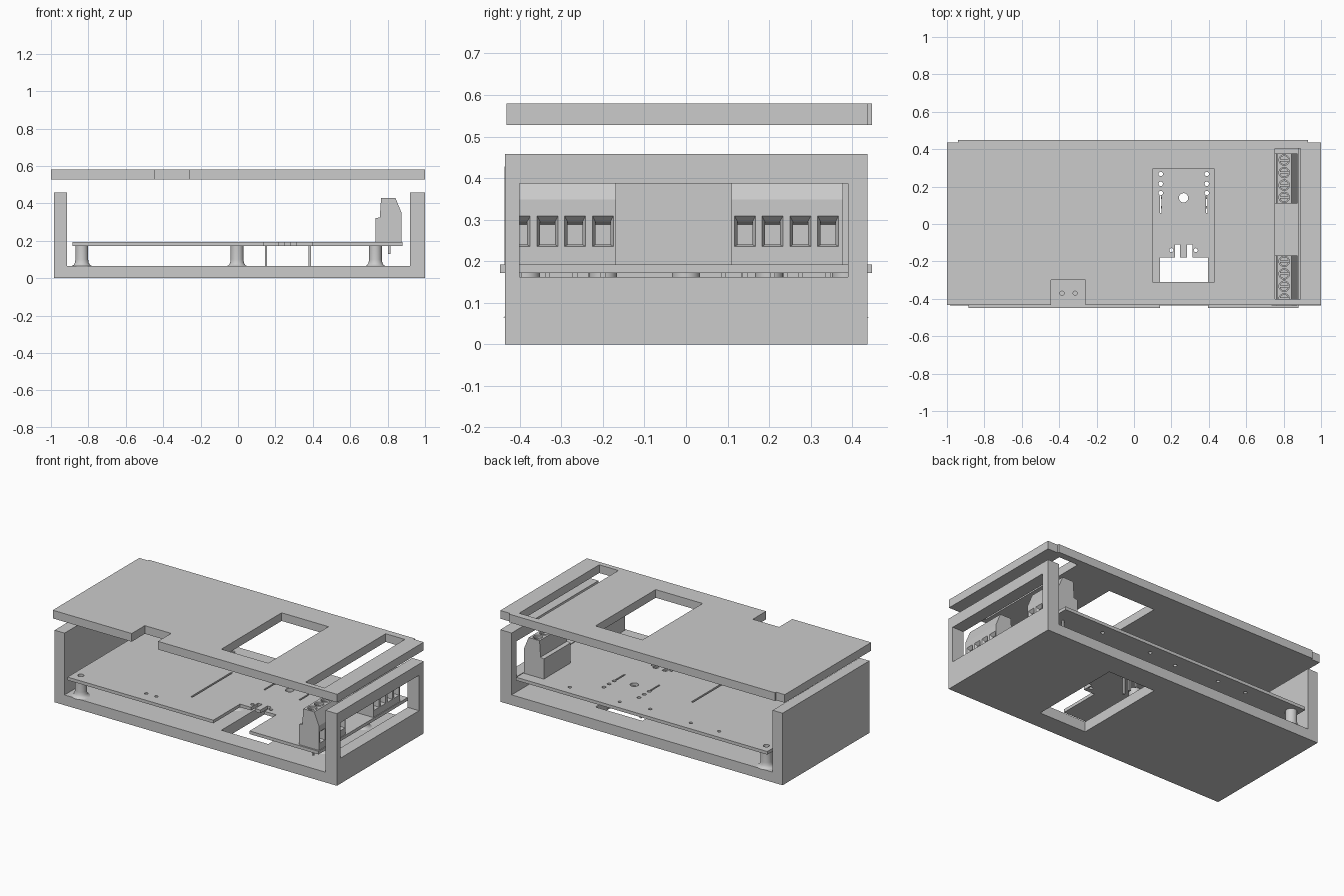
import bpy, bmesh, math
from mathutils import Matrix, Vector

cube = bpy.data.objects.get("Cube")
if cube:
    bpy.data.objects.remove(cube, do_unlink=True)

grey = bpy.data.materials.new("plain grey")
GREY = (0.6, 0.6, 0.6, 1)
grey.diffuse_color = GREY
grey.use_nodes = True
grey.node_tree.nodes["Principled BSDF"].inputs["Base Color"].default_value = GREY


def add_box(bm, x0, x1, y0, y1, z0, z1):
    m = Matrix.Translation(((x0 + x1) / 2, (y0 + y1) / 2, (z0 + z1) / 2))
    m = m @ Matrix.Diagonal((x1 - x0, y1 - y0, z1 - z0, 1))
    bmesh.ops.create_cube(bm, size=1, matrix=m)


def add_cyl(bm, x, y, r, z0, z1, n=20):
    bmesh.ops.create_cone(bm, cap_ends=True, segments=n, radius1=r, radius2=r, depth=z1 - z0,
                          matrix=Matrix.Translation((x, y, (z0 + z1) / 2)))


def extrude_profile(bm, pts, y0, y1):
    """Extrude an x-z outline along y."""
    face = bm.faces.new([bm.verts.new((x, y0, z)) for x, z in pts])
    new = bmesh.ops.extrude_face_region(bm, geom=[face])["geom"]
    bmesh.ops.translate(bm, vec=(0, y1 - y0, 0),
                        verts=[v for v in new if isinstance(v, bmesh.types.BMVert)])


def finish(bm, name):
    bmesh.ops.recalc_face_normals(bm, faces=bm.faces)
    mesh = bpy.data.meshes.new(name)
    bm.to_mesh(mesh)
    bm.free()
    ob = bpy.data.objects.new(name, mesh)
    bpy.context.collection.objects.link(ob)
    mesh.materials.append(grey)
    return ob


def activate(ob):
    bpy.ops.object.select_all(action='DESELECT')
    ob.select_set(True)
    bpy.context.view_layer.objects.active = ob


def cut(ob, cutter_bm):
    """Subtract a set of cutter shapes and discard them."""
    cutter = finish(cutter_bm, "cutter")
    cutter.hide_render = True
    mod = ob.modifiers.new("cut", 'BOOLEAN')
    mod.operation = 'DIFFERENCE'
    mod.solver = 'EXACT'
    mod.use_self = True
    mod.object = cutter
    activate(ob)
    bpy.ops.object.modifier_apply(modifier=mod.name)
    bpy.data.objects.remove(cutter, do_unlink=True)


def smooth(ob):
    activate(ob)
    bpy.ops.object.shade_smooth_by_angle(angle=math.radians(35))


WINDOW = (0.10, 0.43, -0.31, 0.295)

# Tray: floor with two end walls, open at front and back
bm = bmesh.new()
extrude_profile(bm, [(-0.985, 0), (1, 0), (1, 0.458), (0.92, 0.458), (0.92, 0.065),
                     (-0.915, 0.065), (-0.915, 0.458), (-0.985, 0.458)], -0.435, 0.437)
tray = finish(bm, "tray")
c = bmesh.new()
add_box(c, *WINDOW, -0.1, 0.1)                       # floor opening
add_box(c, 0.9, 1.1, -0.40, 0.39, 0.162, 0.387)      # terminal opening
cut(tray, c)

# Lid floating above the tray, with a slim tongue along the back
bm = bmesh.new()
outline = [(-1, -0.432), (1, -0.432), (1, 0.437), (0.93, 0.437), (0.93, 0.448),
           (-0.94, 0.448), (-0.94, 0.437), (-1, 0.437)]
face = bm.faces.new([bm.verts.new((x, y, 0.528)) for x, y in outline])
new = bmesh.ops.extrude_face_region(bm, geom=[face])["geom"]
bmesh.ops.translate(bm, vec=(0, 0, 0.052),
                    verts=[v for v in new if isinstance(v, bmesh.types.BMVert)])
lid = finish(bm, "lid")
c = bmesh.new()
add_box(c, *WINDOW, 0.4, 0.7)
add_box(c, 0.755, 0.89, -0.40, 0.405, 0.4, 0.7)
add_box(c, -0.445, -0.26, -0.6, -0.30, 0.4, 0.7)
cut(lid, c)

# Circuit board with notch, slits and drilled holes
bm = bmesh.new()
add_box(bm, -0.885, 0.88, -0.448, 0.448, 0.172, 0.192)
board = finish(bm, "circuit_board")
c = bmesh.new()
add_box(c, 0.14, 0.395, -0.6, -0.18, 0.1, 0.3)
for x in (0.232, 0.298):
    add_box(c, x - 0.014, x + 0.014, -0.2, -0.11, 0.1, 0.3)
add_box(c, -0.15, -0.138, -0.26, 0.145, 0.1, 0.3)
for x in (0.143, 0.389):
    add_box(c, x - 0.005, x + 0.005, 0.06, 0.15, 0.1, 0.3)
    for y in (0.165, 0.215, 0.268):
        add_cyl(c, x, y, 0.012, 0.1, 0.3, 12)
add_cyl(c, 0.265, 0.14, 0.025, 0.1, 0.3)
for x, y in [(0.2, -0.14), (0.33, -0.14), (-0.385, -0.37), (-0.315, -0.37),
             (-0.5, 0.38), (-0.3, 0.38), (0.0, 0.36), (0.2, 0.38), (0.55, 0.38)]:
    add_cyl(c, x, y, 0.011, 0.1, 0.3, 12)
for y in (-0.385, 0.385):
    add_cyl(c, -0.835, y, 0.018, 0.1, 0.3, 16)
cut(board, c)

# Flared standoffs, lathed from one profile
lathe = [(0.056, 0.064), (0.044, 0.07), (0.037, 0.082), (0.034, 0.1), (0.034, 0.173)]
bm = bmesh.new()
for sx, sy in [(-0.835, -0.385), (-0.835, 0.385), (-0.005, 0.0), (0.735, -0.2), (0.735, 0.2)]:
    rings = []
    for r, z in lathe:
        rings.append([bm.verts.new((sx + r * math.cos(a * math.tau / 24),
                                    sy + r * math.sin(a * math.tau / 24), z)) for a in range(24)])
    for lo, hi in zip(rings, rings[1:]):
        for i in range(24):
            j = (i + 1) % 24
            bm.faces.new((lo[i], lo[j], hi[j], hi[i]))
    bm.faces.new(rings[-1])
    bm.faces.new(rings[0][::-1])
smooth(finish(bm, "standoffs"))

# Thin header pins reaching down from the board
bm = bmesh.new()
for x in (0.15, 0.383):
    for y in (0.09, 0.14, 0.19, 0.24):
        add_box(bm, x - 0.006, x + 0.006, y - 0.006, y + 0.006, 0.05, 0.173)
finish(bm, "header_pins")

# Four-way screw terminal blocks facing the right end opening
profile = [(0.735, 0.19), (0.875, 0.19), (0.875, 0.348), (0.842, 0.428), (0.765, 0.428),
           (0.758, 0.325), (0.735, 0.32)]
for side, y0, centres in [("front", -0.437, (-0.4, -0.333, -0.267, -0.2)),
                          ("back", 0.11, (0.142, 0.208, 0.275, 0.342))]:
    bm = bmesh.new()
    extrude_profile(bm, profile, y0, y0 + 0.268)
    block = finish(bm, side + "_terminal_block")
    c = bmesh.new()
    for y in centres:
        # wire socket with a tapered mouth
        mouth = []
        for x, w, lo, hi in [(0.83, 0.018, 0.24, 0.288), (0.86, 0.018, 0.24, 0.295),
                             (0.885, 0.03, 0.232, 0.318)]:
            mouth.append([c.verts.new((x, y + sy * w, z)) for sy, z in
                          [(-1, lo), (1, lo), (1, hi), (-1, hi)]])
        for a, b in zip(mouth, mouth[1:]):
            for i in range(4):
                j = (i + 1) % 4
                c.faces.new((a[i], a[j], b[j], b[i]))
        c.faces.new(mouth[0][::-1])
        c.faces.new(mouth[-1])
        add_cyl(c, 0.803, y, 0.028, 0.40, 0.5)
    cut(block, c)

    # Slotted screws in the wells
    bm = bmesh.new()
    for y in centres:
        add_cyl(bm, 0.803, y, 0.024, 0.39, 0.418)
    screws = finish(bm, side + "_terminal_screws")
    c = bmesh.new()
    for y in centres:
        add_box(c, 0.77, 0.836, y - 0.004, y + 0.004, 0.408, 0.45)
    cut(screws, c)
    smooth(screws)

    # Solder pins below the board
    bm = bmesh.new()
    for y in centres:
        add_box(bm, 0.803, 0.815, y - 0.006, y + 0.006, 0.13, 0.175)
    finish(bm, side + "_terminal_pins")
